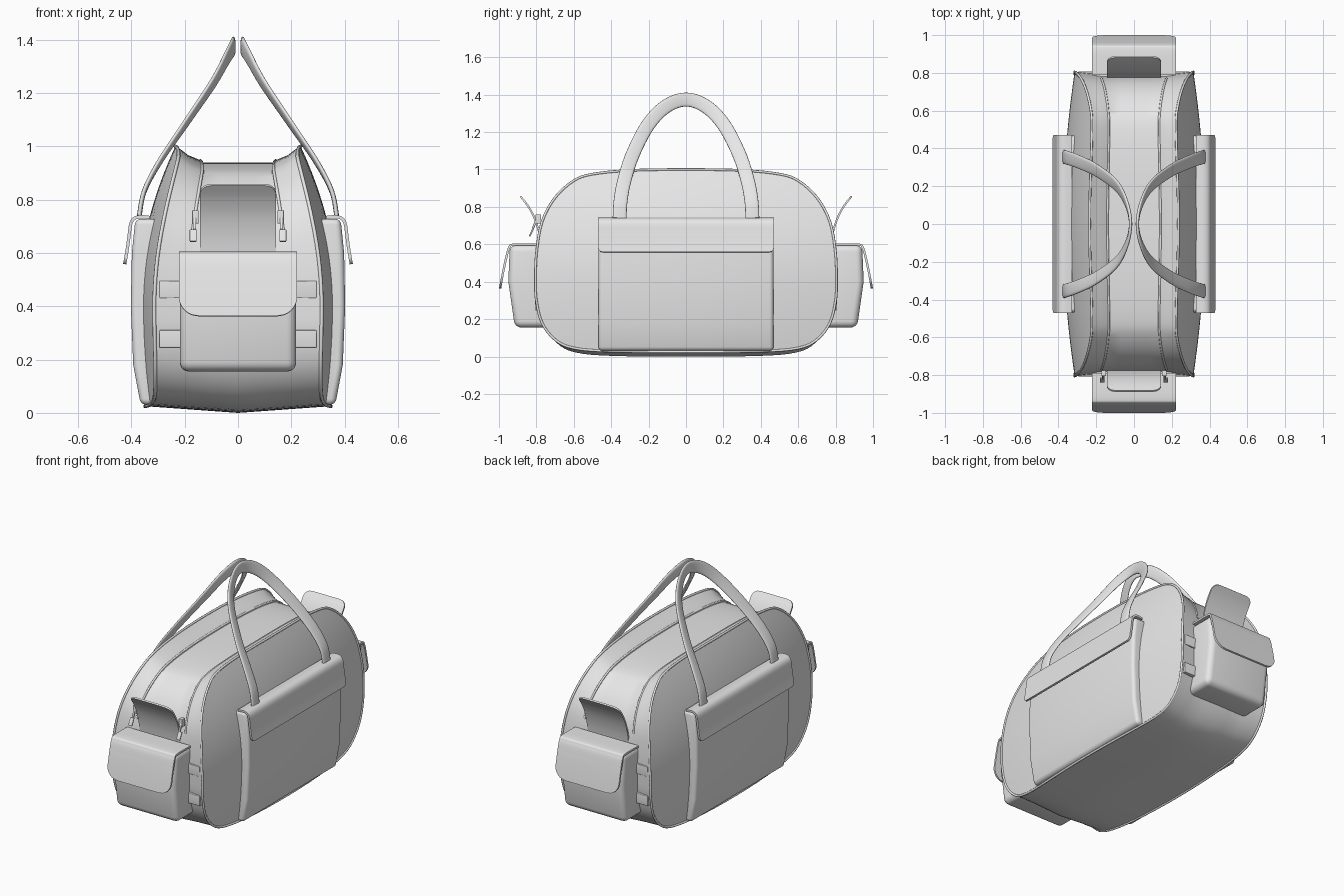
import bpy, bmesh, math
from mathutils import Vector, Matrix

cube = bpy.data.objects.get("Cube")
if cube:
    bpy.data.objects.remove(cube, do_unlink=True)

GREY = bpy.data.materials.new("plain_grey")
GREY.use_nodes = True
GREY.diffuse_color = (0.8, 0.8, 0.8, 1)
GREY.node_tree.nodes["Principled BSDF"].inputs["Base Color"].default_value = (0.8, 0.8, 0.8, 1)


def smooth_path(pts, steps, closed=False):
    """Catmull-Rom curve through a few points."""
    pts = [Vector(p) for p in pts]
    n = len(pts)
    get = (lambda i: pts[i % n]) if closed else (lambda i: pts[max(0, min(n - 1, i))])
    out = []
    for i in range(n if closed else n - 1):
        a, b, c, d = (get(i + k) for k in (-1, 0, 1, 2))
        for s in range(steps):
            t = s / steps
            out.append(0.5 * (2 * b + (c - a) * t + (2 * a - 5 * b + 4 * c - d) * t * t
                              + (3 * b - a - 3 * c + d) * t ** 3))
    return out if closed else out + [pts[-1]]


def finish(name, bm, turn=0.0, thick=0, bevel=0, angle=35):
    """Turn the part about z, apply its modifiers and shade it."""
    bmesh.ops.recalc_face_normals(bm, faces=bm.faces)
    bmesh.ops.transform(bm, matrix=Matrix.Rotation(turn, 4, 'Z'), verts=bm.verts)
    me = bpy.data.meshes.new(name)
    bm.to_mesh(me)
    bm.free()
    me.materials.append(GREY)
    ob = bpy.data.objects.new(name, me)
    bpy.context.collection.objects.link(ob)
    bpy.ops.object.select_all(action='DESELECT')
    ob.select_set(True)
    bpy.context.view_layer.objects.active = ob
    if thick:
        m = ob.modifiers.new("thickness", 'SOLIDIFY')
        m.thickness, m.offset = thick, 0
        bpy.ops.object.modifier_apply(modifier=m.name)
    if bevel:
        m = ob.modifiers.new("bevel", 'BEVEL')
        m.width, m.segments, m.limit_method = bevel, 5, 'ANGLE'
        bpy.ops.object.modifier_apply(modifier=m.name)
    bpy.ops.object.shade_smooth_by_angle(angle=math.radians(angle))
    return ob


def skin(bm, rings, closed=True):
    """Join rows of points with quads."""
    rows = [[bm.verts.new(p) for p in r] for r in rings]
    for a, b in zip(rows, rows[1:]):
        for i in range(len(a) if closed else len(a) - 1):
            j = (i + 1) % len(a)
            bm.faces.new((a[i], a[j], b[j], b[i]))
    return rows


def tube(name, pts, radius, closed=False):
    cu = bpy.data.curves.new(name, 'CURVE')
    cu.dimensions, cu.bevel_depth, cu.bevel_resolution = '3D', radius, 2
    cu.use_fill_caps = True
    sp = cu.splines.new('POLY')
    sp.points.add(len(pts) - 1)
    for q, p in zip(sp.points, pts):
        q.co = (*p, 1)
    sp.use_cyclic_u = closed
    cu.materials.append(GREY)
    bpy.context.collection.objects.link(bpy.data.objects.new(name, cu))


def sheet(name, profile, half, radius, thick, turn):
    """Curved flap: (out, z) profile swept sideways, rounded at its free end."""
    path = smooth_path([(o, z, 0) for o, z in profile], 10)
    left = [0.0]
    for a, b in zip(path[::-1], path[-2::-1]):
        left.append(left[-1] + (a - b).length)
    rows = []
    for p, s in zip(path, left[::-1]):
        k = max(0, radius - s)
        w = half - radius + math.sqrt(max(0, radius ** 2 - k ** 2))
        rows.append([(w * u / 6, -p.x, p.y) for u in range(-6, 7)])
    bm = bmesh.new()
    skin(bm, rows, closed=False)
    finish(name, bm, turn, thick)


def block(name, profile, half, bevel, turn):
    """Soft box: (out, z) profile pushed out sideways."""
    bm = bmesh.new()
    rows = skin(bm, [[(x, -o, z) for o, z in profile] for x in (-half, half)])
    for r in rows:
        bm.faces.new(r)
    finish(name, bm, turn, 0, bevel)


# Bag body: side outline, curved side panels and a sunken gusset between them
half = [(0, 1.0), (.3, .995), (.5, .975), (.6, .94), (.7, .85), (.77, .72), (.8, .55),
        (.805, .4), (.8, .3), (.77, .18), (.7, .09), (.6, .045), (.4, .028), (0, .025)]
outline = half + [(-y, z) for y, z in half[-2:0:-1]]
outline = [(p.x, p.y) for p in smooth_path([(y, z, 0) for y, z in outline], 4, True)]


def side_x(y, z):
    up, down = max(0, (z - .4) / .6), max(0, (.4 - z) / .4)
    return .375 - .14 * up ** 2 - .03 * down ** 2 - .06 * (y / .8) ** 2


SINK = [(0, 1), (.3, 1), (.57, 1), (.61, .85), (.8, .55), (.93, .15), (1, 0)]


def gusset_ring(t, f):
    ring = []
    for y, z in outline:
        drop = .06 * f * max(0, (z - .5) / .5) + .025 * (1 - abs(t)) * max(0, (.3 - z) / .275)
        ring.append((t * side_x(y, z), y * (1 - .015 * f), z - drop))
    return ring


def panel_ring(sign, s):
    pts = [(y * s, .48 + (z - .48) * s) for y, z in outline]
    return [(sign * side_x(y, z), y, z) for y, z in pts]


scales = [.1 * i for i in range(1, 10)]
rings = [panel_ring(-1, s) for s in scales]
rings += [gusset_ring(-t, f) for t, f in SINK[::-1]]
rings += [gusset_ring(t, f) for t, f in SINK[1:]]
rings += [panel_ring(1, s) for s in scales[::-1]]
bm = bmesh.new()
rows = skin(bm, rings)
bm.faces.new(rows[0])
bm.faces.new(rows[-1])
finish("bag_body", bm, angle=40)

# Piping on the rims, zips on the gusset
for side, s in (("left", 1), ("right", -1)):
    tube(side + "_piping", gusset_ring(s, 0), .007, True)
    ring = gusset_ring(s * .6, .9)
    zip_line = sorted([p for p in ring if p[2] > .66], key=lambda p: p[1])
    tube(side + "_zip", zip_line, .006)

# Side pockets with flaps
for side, turn in (("left", math.pi / 2), ("right", -math.pi / 2)):
    block(side + "_pocket", [(.25, .03), (.365, .03), (.393, .18), (.402, .4), (.398, .6),
                             (.385, .728), (.25, .728)], .468, .022, turn)
    sheet(side + "_pocket_flap", [(.33, .733), (.375, .735), (.4, .715), (.409, .66),
                                  (.416, .61), (.425, .558)], .47, .025, .012, turn)

# End pockets, their flaps, the pull tongues and the holding bands
for end, turn in (("front", 0), ("back", math.pi)):
    block(end + "_pocket", [(.7, .155), (.915, .155), (.95, .4), (.942, .596), (.7, .596)],
          .218, .035, turn)
    sheet(end + "_pocket_flap", [(.79, .598), (.92, .598), (.945, .582), (.963, .52),
                                 (.98, .44), (.994, .363)], .222, .075, .012, turn)
    sheet(end + "_tongue", [(.77, .57), (.785, .66), (.81, .74), (.845, .805), (.885, .856)],
          .143, .045, .01, turn)
    for part, z in (("lower", .245), ("upper", .43)):
        block(end + "_" + part + "_band", [(.76, z), (.805, z), (.807, z + .065),
                                           (.76, z + .065)], .295, .004, turn)

# Zip sliders and pulls at the front
for side, s in (("left", 1), ("right", -1)):
    for part, centre, size, tilt in (("slider", (.16, -.79, .735), (.025, .03, .05), 0),
                                     ("link", (.163, -.808, .71), (.012, .012, .05), -.4),
                                     ("pull", (.168, -.826, .665), (.026, .009, .05), -.45)):
        bm = bmesh.new()
        bmesh.ops.create_cube(bm, size=1)
        mat = (Matrix.Translation((s * centre[0], *centre[1:])) @ Matrix.Rotation(tilt, 4, 'X')
               @ Matrix.Diagonal((*size, 1)))
        bmesh.ops.transform(bm, matrix=mat, verts=bm.verts)
        finish(side + "_zip_" + part, bm, bevel=.003)

# Handles: flat straps arching over the top
arch = [(.37, .355, .74), (.352, .35, .83), (.295, .33, .94), (.2, .285, 1.08),
        (.095, .205, 1.235), (.04, .11, 1.335), (.018, 0, 1.374)]
arch += [(x, -y, z) for x, y, z in arch[-2::-1]]
for side, s in (("left", 1), ("right", -1)):
    path = smooth_path([(s * x, y, z) for x, y, z in arch], 6)
    rings = []
    for i, p in enumerate(path):
        tan = (path[min(i + 1, len(path) - 1)] - path[max(i - 1, 0)]).normalized()
        wide = Vector((1, 0, 0)).cross(tan).normalized()
        thin = tan.cross(wide)
        ring = []
        for k in range(16):
            a = math.tau * k / 16
            c, d = math.cos(a), math.sin(a)
            ring.append(p + wide * .037 * math.copysign(abs(c) ** .6, c)
                        + thin * .009 * math.copysign(abs(d) ** .8, d))
        rings.append(ring)
    bm = bmesh.new()
    rows = skin(bm, rings)
    bm.faces.new(rows[0])
    bm.faces.new(rows[-1])
    finish(side + "_handle", bm, angle=60)
